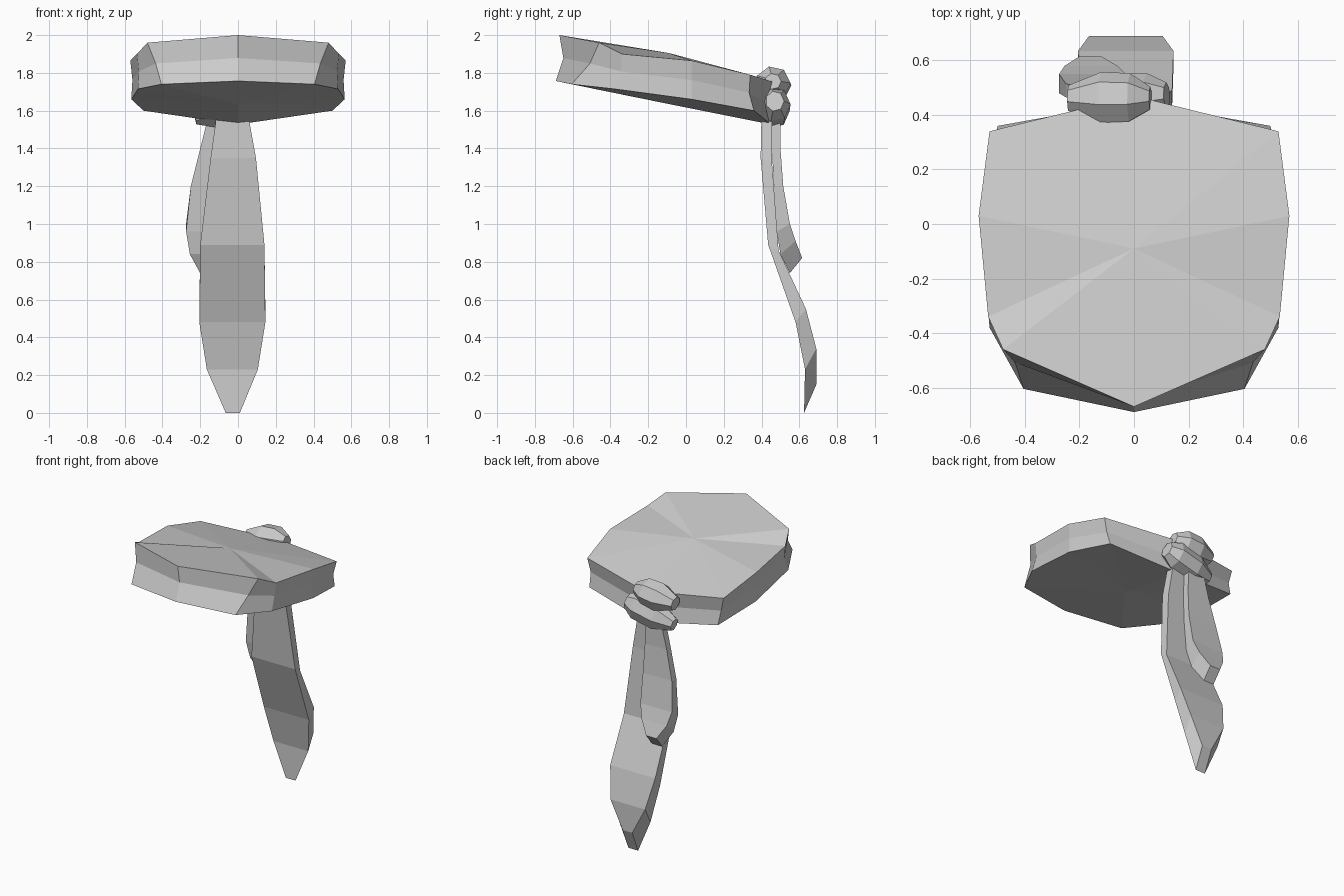
import bpy, bmesh
from math import cos, sin, tau
from mathutils import Vector

cube = bpy.data.objects.get("Cube")
if cube:
    bpy.data.objects.remove(cube)

cloth = bpy.data.materials.new("grey cloth")
cloth.use_nodes = True
GREY = (0.6, 0.6, 0.6, 1)
cloth.diffuse_color = GREY
cloth.node_tree.nodes["Principled BSDF"].inputs["Base Color"].default_value = GREY


def loft(name, rings, centres=(None, None)):
    """Skin a list of closed rings; ends are flat caps or fans to a centre."""
    bm = bmesh.new()
    loops = [[bm.verts.new(p) for p in ring] for ring in rings]
    n = len(loops[0])
    for a, b in zip(loops, loops[1:]):
        for i in range(n):
            j = (i + 1) % n
            bm.faces.new((a[i], a[j], b[j], b[i]))
    for loop, centre in zip((loops[0], loops[-1]), centres):
        if centre is None:
            bm.faces.new(loop)
        else:
            c = bm.verts.new(centre)
            for i in range(n):
                bm.faces.new((loop[i], loop[(i + 1) % n], c))
    bmesh.ops.recalc_face_normals(bm, faces=bm.faces)
    mesh = bpy.data.meshes.new(name)
    bm.to_mesh(mesh)
    bm.free()
    mesh.materials.append(cloth)
    obj = bpy.data.objects.new(name, mesh)
    bpy.context.collection.objects.link(obj)
    return obj


def mirrored(half):
    """Complete a ring whose first and last points lie on the centre plane."""
    return half + [(-x, y, z) for x, y, z in half[-2:0:-1]]


# Headband: pinched side wall between two outlines, closed by fans
top = mirrored([(0, -.67, 2), (.48, -.46, 1.96), (.535, -.34, 1.9),
                (.57, .03, 1.865), (.53, .34, 1.79), (0, .47, 1.75)])
bottom = mirrored([(0, -.69, 1.757), (.405, -.605, 1.74), (.53, -.38, 1.715),
                   (.565, .03, 1.66), (.5, .36, 1.6), (0, .45, 1.527)])
middle = []
for t, b in zip(top, bottom):
    p = (Vector(t) + Vector(b)) / 2
    middle.append((p.x * .985, p.y * .955, p.z))
loft("headband", [bottom, middle, top], ((0, -.09, 1.635), (0, -.09, 1.905)))


# Tails: each row is left x, right x, front y, front z, back y, back z
def tail(name, rows):
    loft(name, [[(l, fy, fz), (r, fy, fz), (r, by, bz), (l, by, bz)]
                for l, r, fy, fz, by, bz in rows])


tail("long_tail", [
    (-.11, .05, .4, 1.6, .455, 1.6),
    (-.145, .095, .395, 1.35, .455, 1.33),
    (-.2, .14, .435, .89, .49, .86),
    (-.205, .145, .58, .48, .635, .55),
    (-.165, .105, .63, .23, .69, .34),
    (-.065, .01, .625, 0, .69, .15)])
tail("short_tail", [
    (-.15, -.04, .45, 1.6, .5, 1.6),
    (-.2, -.03, .455, 1.4, .5, 1.4),
    (-.25, -.025, .465, 1.2, .515, 1.2),
    (-.275, -.03, .48, .96, .55, 1),
    (-.255, -.06, .5, .84, .58, .91),
    (-.2, -.12, .55, .74, .615, .82)])


# Knot: faceted lobes turned around a slanted axis
def lobe(name, start, end, depth, height, profile, sides=7):
    a, b = Vector(start), Vector(end)
    along = (b - a).normalized()
    deep = Vector((0, 0, 1)).cross(along).normalized()
    up = along.cross(deep)
    rings = []
    for t, s in profile:
        c = a.lerp(b, t)
        rings.append([c + deep * cos(tau * i / sides) * depth * s
                      + up * sin(tau * i / sides) * height * s
                      for i in range(sides)])
    loft(name, rings)


lobe("knot_upper", (-.24, .46, 1.72), (.06, .46, 1.755), .098, .095,
     [(0, .5), (.4, 1), (.75, .95), (1, .45)])
lobe("knot_lower", (-.23, .46, 1.57), (.12, .47, 1.65), .09, .1,
     [(0, .45), (.35, .95), (.8, .95), (1, .55)])
